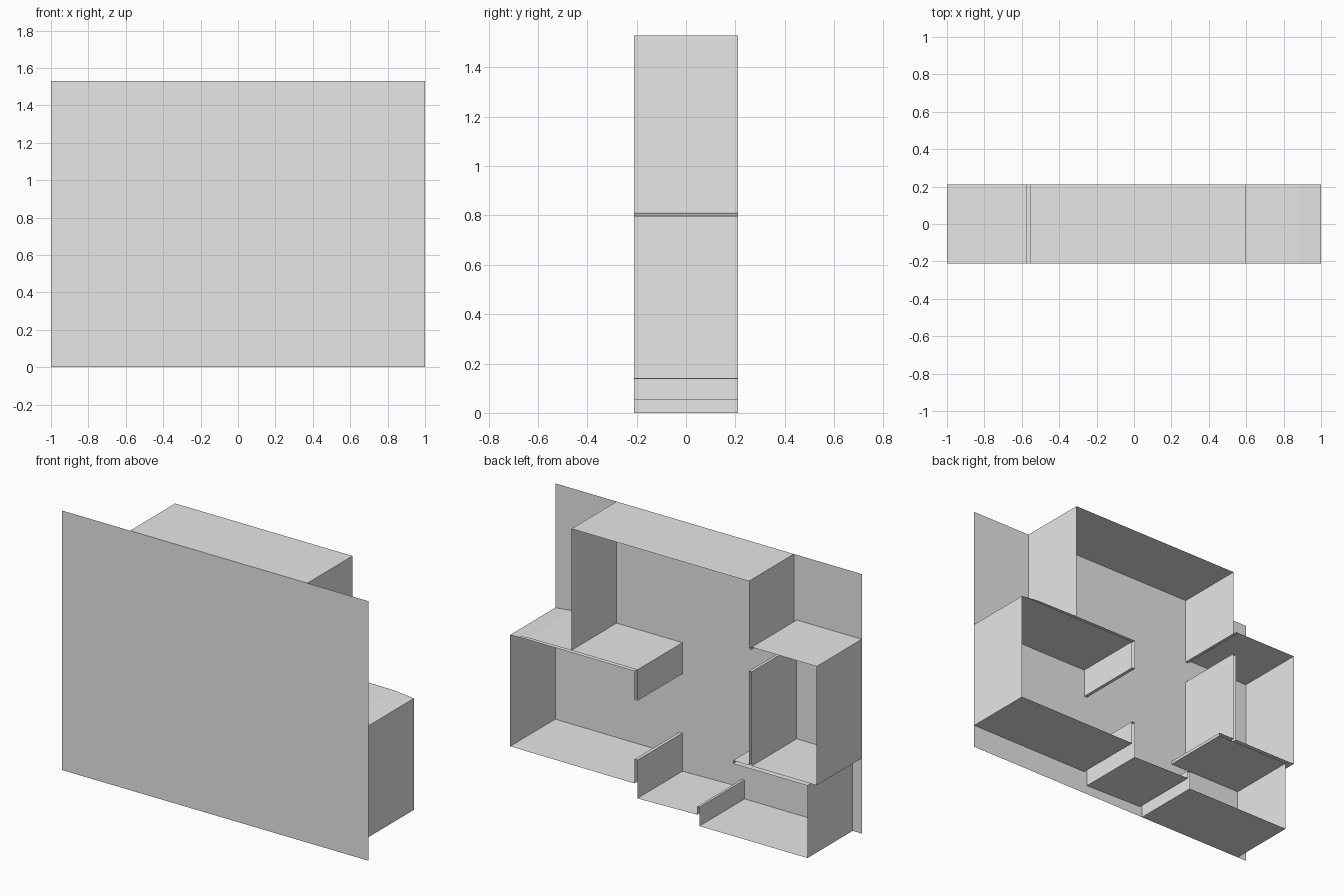
import bpy
import bmesh

if "Cube" in bpy.data.objects:
    bpy.data.objects.remove(bpy.data.objects["Cube"], do_unlink=True)

FRONT, BACK = -0.21, 0.21
TOP = 1.53

grey = bpy.data.materials.new("plain_grey")
grey.use_nodes = True
colour = (0.8, 0.8, 0.8, 1)
grey.diffuse_color = colour
grey.node_tree.nodes["Principled BSDF"].inputs["Base Color"].default_value = colour


def add_object(name, bm):
    mesh = bpy.data.meshes.new(name)
    bm.to_mesh(mesh)
    bm.free()
    mesh.materials.append(grey)
    obj = bpy.data.objects.new(name, mesh)
    bpy.context.collection.objects.link(obj)
    return obj


def wall_strip(name, path):
    """Thin wall following an (x, z) path, running from front to back."""
    bm = bmesh.new()
    verts = [bm.verts.new((x, FRONT, z)) for x, z in path]
    edges = [bm.edges.new(pair) for pair in zip(verts, verts[1:])]
    made = bmesh.ops.extrude_edge_only(bm, edges=edges)["geom"]
    moved = [g for g in made if isinstance(g, bmesh.types.BMVert)]
    bmesh.ops.translate(bm, verts=moved, vec=(0, BACK - FRONT, 0))
    # Path order runs clockwise, so turn the faces outward
    bmesh.ops.reverse_faces(bm, faces=bm.faces)
    return add_object(name, bm)


# Large flat front panel
bm = bmesh.new()
bm.faces.new([bm.verts.new((x, FRONT, z))
              for x, z in ((-1, 0), (1, 0), (1, TOP), (-1, TOP))])
add_object("front_panel", bm)

# Tall upper room, open below
wall_strip("upper_room_walls", [
    (-0.575, 1.146), (-0.575, 1.13), (-0.557, 1.13), (-0.557, TOP),
    (0.6, TOP), (0.6, 0.813)])

# Divider with a hanging end, between the upper and the left room
wall_strip("left_divider", [
    (0.6, 0.813), (0.17, 0.813), (0.17, 0.63), (0.19, 0.63),
    (0.19, 0.8), (0.59, 0.8)])

# Left room: outer top, side and floor
wall_strip("left_room_walls", [
    (0.6, 0.813), (0.88, 0.81), (1, 0.797), (1, 0.14), (0.19, 0.138)])
wall_strip("left_room_ceiling", [(0.59, 0.8), (0.88, 0.8), (1, 0.797)])

# Low stub walls and the sunken middle floor
wall_strip("left_stub_wall", [
    (0.19, 0.138), (0.19, 0.28), (0.17, 0.28), (0.17, 0.055)])
wall_strip("middle_floor", [(0.17, 0.055), (-0.22, 0.063)])
wall_strip("right_stub_wall", [
    (-0.22, 0.063), (-0.22, 0.112), (-0.235, 0.112), (-0.235, 0)])

# Lower right room
wall_strip("lower_room_walls", [
    (-0.235, 0), (-0.94, 0), (-0.94, 0.427), (-0.454, 0.427),
    (-0.454, 0.445), (-0.557, 0.445)])

# Partition and the right room
wall_strip("right_partition", [
    (-0.557, 0.445), (-0.557, 1), (-0.575, 1), (-0.575, 0.445)])
wall_strip("right_room_walls", [
    (-0.575, 0.445), (-1, 0.445), (-1, 1.146), (-0.575, 1.146)])
